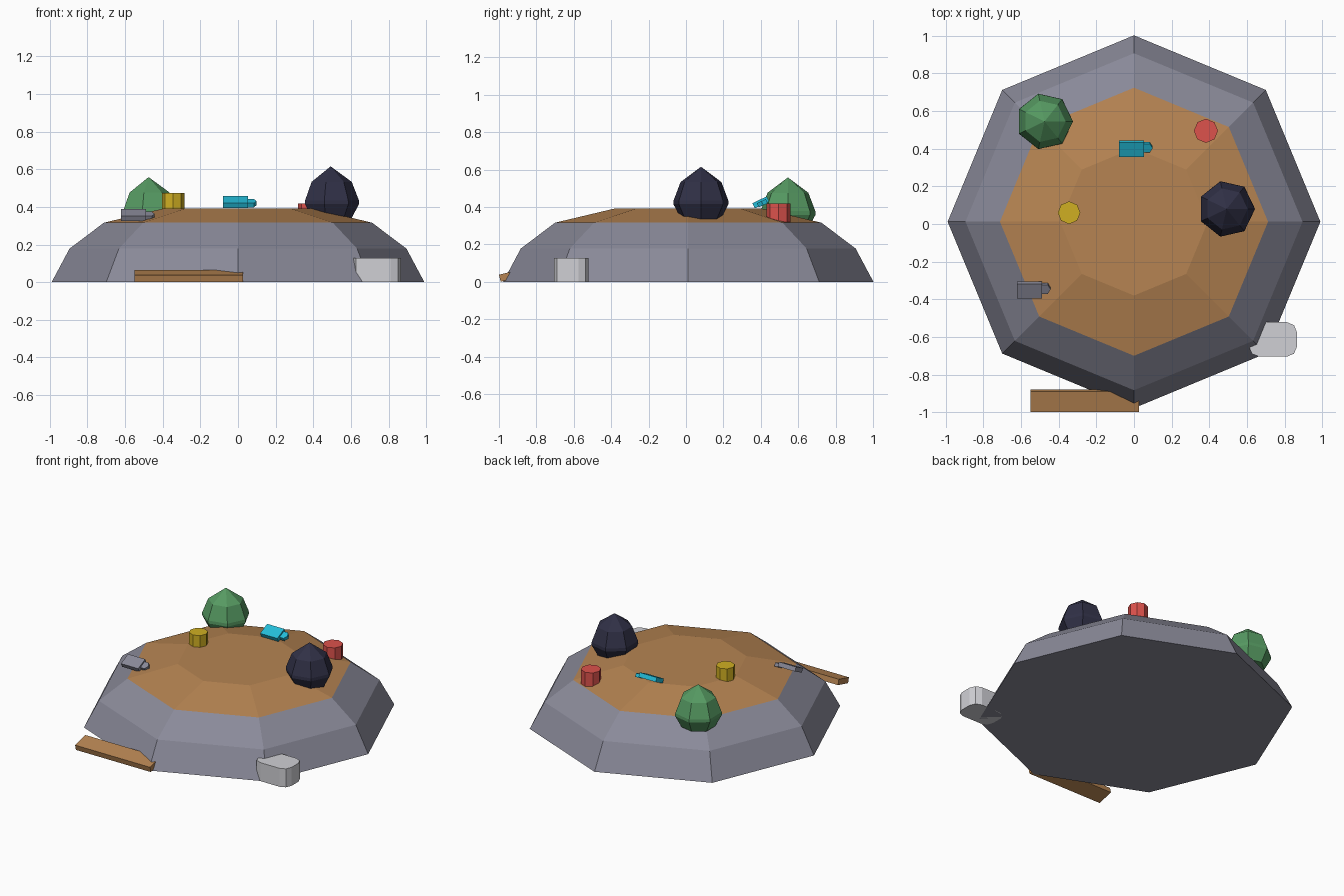
import bpy
import bmesh
from math import cos, sin, tau
from mathutils import Matrix, Vector

cube = bpy.data.objects.get("Cube")
if cube:
    bpy.data.objects.remove(cube, do_unlink=True)


def material(name, *rgb):
    """Flat material from 0-255 sRGB values."""
    lin = [((c / 255 + 0.055) / 1.055) ** 2.4 for c in rgb] + [1]
    m = bpy.data.materials.new(name)
    m.use_nodes = True
    m.diffuse_color = lin
    m.node_tree.nodes["Principled BSDF"].inputs["Base Color"].default_value = lin
    return m


STONE = material("stone grey", 138, 138, 153)
EARTH = material("earth brown", 182, 132, 82)
LEAF = material("leaf green", 86, 154, 98)
NIGHT = material("dark navy", 48, 48, 70)
YELLOW = material("mustard yellow", 208, 175, 34)
RED = material("warm red", 220, 82, 76)
CYAN = material("bright cyan", 36, 190, 218)
PALE = material("pale grey", 208, 208, 213)


def finish(name, bm, *mats):
    bmesh.ops.recalc_face_normals(bm, faces=bm.faces)
    mesh = bpy.data.meshes.new(name)
    bm.to_mesh(mesh)
    bm.free()
    for m in mats:
        mesh.materials.append(m)
    obj = bpy.data.objects.new(name, mesh)
    bpy.context.collection.objects.link(obj)
    return obj


def lathe(name, profile, sides, centre, mats, split_z=None):
    """Stack polygon rings of (radius, z); a zero radius makes a point."""
    bm = bmesh.new()
    cx, cy = centre
    rings = []
    for r, z in profile:
        count = sides if r else 1
        rings.append([bm.verts.new((cx + r * cos(tau * i / sides),
                                    cy + r * sin(tau * i / sides), z))
                      for i in range(count)])
    for low, high in zip(rings, rings[1:]):
        for i in range(sides):
            j = (i + 1) % sides
            if len(high) == 1:
                bm.faces.new((low[i], low[j], high[0]))
            else:
                bm.faces.new((low[i], low[j], high[j], high[i]))
    for ring in (rings[0], rings[-1]):
        if len(ring) > 1:
            bm.faces.new(ring)
    if split_z is not None:
        for f in bm.faces:
            f.material_index = int(f.calc_center_median().z > split_z)
    return finish(name, bm, *mats)


def box(name, centre, size, tilt, mat, upright_bevel=0):
    bm = bmesh.new()
    bmesh.ops.create_cube(bm, size=1)
    bmesh.ops.scale(bm, vec=size, verts=bm.verts)
    if upright_bevel:
        edges = [e for e in bm.edges
                 if abs(e.verts[0].co.z - e.verts[1].co.z) > size[2] / 2]
        bmesh.ops.bevel(bm, geom=edges, offset=upright_bevel, segments=2,
                        profile=0.5, affect='EDGES')
    bm.transform(Matrix.Translation(centre) @ Matrix.Rotation(tilt, 4, 'X'))
    return finish(name, bm, mat)


def bag(name, centre, mat):
    """Tilted flat body with a small six-sided knob on its +x end."""
    centre = Vector(centre)
    box(name + "_body", centre, (0.132, 0.085, 0.03), 0.45, mat)
    bm = bmesh.new()
    bmesh.ops.create_cone(bm, cap_ends=True, segments=6, radius1=0.03,
                          radius2=0.03, depth=0.024)
    bm.transform(Matrix.Translation(centre + Vector((0.082, 0.008, -0.005)))
                 @ Matrix.Rotation(0.45, 4, 'X') @ Matrix.Rotation(tau / 12, 4, 'Z'))
    finish(name + "_knob", bm, mat)


# Stone mound with an earth top
lathe("mound", [(0.99, 0), (0.895, 0.178), (0.712, 0.316), (0.392, 0.392)],
      8, (0, 0.012), (STONE, EARTH), split_z=0.32)

# Rounded bushes
for name, centre, top, mat in (("green_bush", (-0.475, 0.545), 0.558, LEAF),
                               ("dark_bush", (0.492, 0.08), 0.615, NIGHT)):
    lathe(name, [(0.108, top - 0.281), (0.151, top - 0.2), (0.15, top - 0.18),
                 (0.112, top - 0.082), (0, top)], 7, centre, (mat,))

# Small drums
lathe("yellow_drum", [(0.06, 0.38), (0.06, 0.473)], 8, (-0.345, 0.06), (YELLOW,))
lathe("red_drum", [(0.064, 0.32), (0.064, 0.418)], 8, (0.382, 0.495), (RED,))

# Tilted bags lying on the mound
bag("cyan_bag", (-0.013, 0.4, 0.425), CYAN)
bag("grey_bag", (-0.555, -0.35, 0.357), STONE)

# Leaning plank at the front and pale block at the corner
box("plank", (-0.262, -0.94, 0.033), (0.575, 0.114, 0.038), 0.25, EARTH)
box("pale_block", (0.738, -0.613, 0.064), (0.256, 0.184, 0.128), 0, PALE,
    upright_bevel=0.055)
